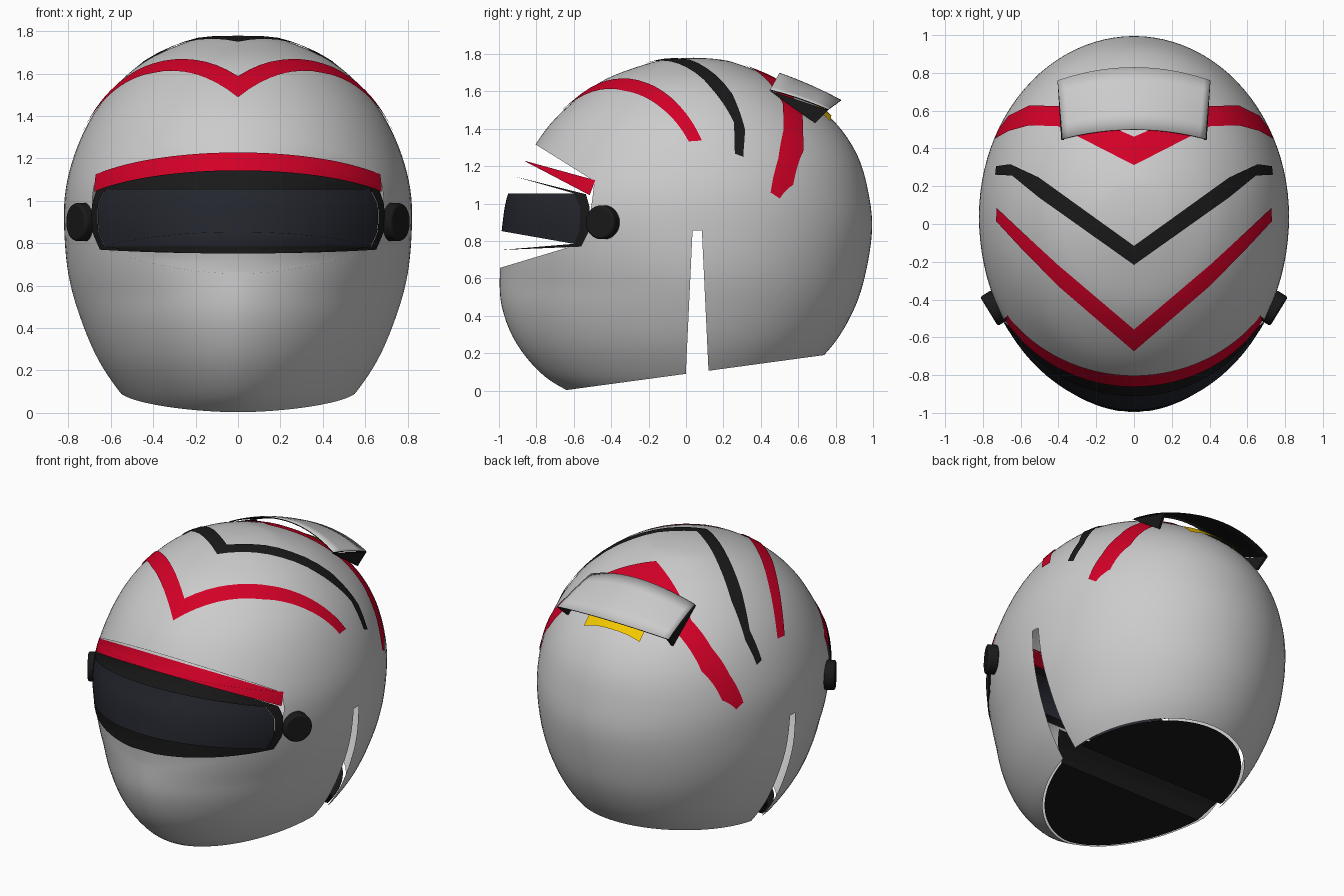
import bpy, bmesh, math
from mathutils import Vector
from mathutils.bvhtree import BVHTree
from mathutils.kdtree import KDTree

if "Cube" in bpy.data.objects:
    bpy.data.objects.remove(bpy.data.objects["Cube"])


def material(name, rgb):
    m = bpy.data.materials.new(name)
    m.diffuse_color = (*rgb, 1)
    m.use_nodes = True
    m.node_tree.nodes["Principled BSDF"].inputs["Base Color"].default_value = m.diffuse_color
    return m


RED = material("red", (0.65, 0.0, 0.02))
BLACK = material("black", (0.01, 0.01, 0.01))
GLASS = material("visor_tint", (0.018, 0.02, 0.028))
YELLOW = material("yellow", (0.9, 0.58, 0.0))


def make(name, verts, faces, mat=None, smooth=True):
    bm = bmesh.new()
    vs = [bm.verts.new(v) for v in verts]
    for f in faces:
        bm.faces.new([vs[i] for i in f])
    bmesh.ops.remove_doubles(bm, verts=bm.verts, dist=1e-5)
    bmesh.ops.recalc_face_normals(bm, faces=bm.faces)
    me = bpy.data.meshes.new(name)
    bm.to_mesh(me)
    bm.free()
    ob = bpy.data.objects.new(name, me)
    bpy.context.collection.objects.link(ob)
    if mat:
        me.materials.append(mat)
    if smooth:
        smooth_by_angle(ob)
    return ob


def smooth_by_angle(ob):
    bpy.ops.object.select_all(action='DESELECT')
    ob.select_set(True)
    bpy.context.view_layer.objects.active = ob
    bpy.ops.object.shade_smooth_by_angle(angle=math.radians(35))


# Helmet volume: height, half width, front y, back y
KEYS = [(-.03, .44, -.58, .45), (.08, .545, -.76, .62), (.25, .66, -.905, .79),
        (.45, .745, -.985, .905), (.65, .80, -.995, .965), (.87, .82, -.98, .995),
        (1.06, .812, -.945, .975), (1.25, .76, -.845, .92), (1.42, .675, -.73, .81),
        (1.56, .56, -.585, .65), (1.67, .42, -.42, .47), (1.75, .24, -.20, .27),
        (1.773, .12, -.08, .16), (1.78, 0, .04, .04)]


def rings(sub=5):
    k = [Vector(p) for p in KEYS]
    k = [2 * k[0] - k[1]] + k + [k[-1]]
    out = []
    for i in range(1, len(k) - 2):
        a, b, c, d = k[i - 1:i + 3]
        for s in range(sub):
            t = s / sub
            out.append(0.5 * (2 * b + (c - a) * t + (2 * a - 5 * b + 4 * c - d) * t * t
                              + (3 * b - a - 3 * c + d) * t ** 3))
    return out + [k[-1]]


def volume(name, grow=1.0, n=96):
    verts, faces = [], []
    rs = rings()
    for z, w, f, b in rs:
        yc = 0.04 if f < 0.04 < b else (f + b) / 2
        chin = 2 / (1.75 + .25 * min(1, max(0, (z - .55) / .35)))  # pointed chin
        for j in range(n):
            a = 2 * math.pi * j / n
            s, c = math.sin(a), math.cos(a)
            e = 1 if c > 0 else chin
            y = yc + (c * (b - yc) if c > 0 else -abs(c) ** e * (yc - f))
            verts.append((math.copysign(abs(s) ** e, s) * w * grow, y * grow, z))
    for i in range(len(rs) - 2):
        for j in range(n):
            k = (j + 1) % n
            faces.append((i * n + j, i * n + k, (i + 1) * n + k, (i + 1) * n + j))
    top = len(verts) - n
    faces += [(top - n + j, top - n + (j + 1) % n, top) for j in range(n)]
    faces.append(tuple(range(n)))
    return make(name, verts[:top + 1], faces, smooth=False)


def prism(profile):
    """Side-view outline (y, z) drawn out across the full width."""
    n = len(profile)
    verts = [(x, y, z) for x in (-1.3, 1.3) for y, z in profile]
    faces = [tuple(range(n)), tuple(range(n, 2 * n))]
    faces += [(i, (i + 1) % n, n + (i + 1) % n, n + i) for i in range(n)]
    ob = make("cutter", verts, faces, smooth=False)
    ob.hide_render = True
    return ob


def outer_skin(f):
    """Drop walls that lie deep inside, keep the wedge faces at the eye opening."""
    deep = SURFACE.find_nearest(f.calc_center_median())[3] > .03
    return not deep or min(v.co.y for v in f.verts) < -.8


def downward_cap(f):
    return abs(f.calc_center_median().x) < .008 and f.normal.z < 0


def carve(ob, cuts, mat=None, keep=outer_skin):
    helpers = []
    for op, profile in cuts:
        c = prism(profile)
        helpers.append(c)
        m = ob.modifiers.new("cut", 'BOOLEAN')
        m.operation, m.object, m.solver = op, c, 'EXACT'
    bpy.context.view_layer.update()
    me = bpy.data.meshes.new_from_object(ob.evaluated_get(bpy.context.evaluated_depsgraph_get()))
    ob.modifiers.clear()
    ob.data = me
    for c in helpers:
        bpy.data.objects.remove(c)
    bm = bmesh.new()
    bm.from_mesh(me)
    bm.normal_update()
    bmesh.ops.delete(bm, geom=[f for f in bm.faces if not keep(f)], context='FACES')
    bm.to_mesh(me)
    bm.free()
    me.materials.clear()
    if mat:
        me.materials.append(mat)
    smooth_by_angle(ob)
    if keep is outer_skin:  # shade the cuts like the round surface around them
        me.normals_split_custom_set_from_vertices([NORMALS[TREE.find(v.co)[1]] for v in me.vertices])
    return ob


def rim(y):
    return 0.09 + 0.1357 * y


# Reference surface for draping stripes and shading
ref = volume("reference")
bm = bmesh.new()
bm.from_mesh(ref.data)
SURFACE = BVHTree.FromBMesh(bm)
TREE = KDTree(len(bm.verts))
NORMALS = [v.normal.copy() for v in bm.verts]
for i, v in enumerate(bm.verts):
    TREE.insert(v.co, i)
TREE.balance()
bm.free()
bpy.data.objects.remove(ref)

# Shell with eye opening, side slots and slanted neck rim
below = [(-1.5, -1), (1.5, -1), (1.5, rim(1.5)), (-1.5, rim(-1.5))]
eye = [(-1.2, 1.564), (-.49, 1.12), (-.50, 1.03), (-.52, .9), (-.54, .82), (-.6, .775), (-1.2, .595)]
slot = [(.035, .855), (.085, .855), (.13, -.1), (-.01, -.1)]
carve(volume("shell"), [('DIFFERENCE', p) for p in (below, eye, slot)])

# Wedge-shaped bands filling the eye opening
carve(volume("brow_stripe", 1.004),
      [('INTERSECT', [(-.87, 1.231), (-.485, 1.125), (-.515, 1.045)])], RED)
carve(volume("visor_frame", 1.006),
      [('INTERSECT', [(-.915, 1.145), (-.535, 1.05), (-.515, .98), (-.52, .85), (-.56, .77),
                      (-.99, .752), (-.6, .785), (-.57, .85), (-.565, .98), (-.6, 1.055)])], BLACK)
carve(volume("visor", 1.004),
      [('INTERSECT', [(-1.1, 1.052), (-.6, 1.055), (-.565, .98), (-.57, .85), (-.6, .785),
                      (-1.1, .873)])], GLASS)

# Dark neck liner, folded up between the slots
carve(volume("neck_liner", 0.975),
      [('INTERSECT', [(-1.2, rim(-1.2)), (-.04, rim(-.04)), (0, .17), (.06, .235), (.12, .185),
                      (.16, rim(.16)), (1.2, rim(1.2)), (1.2, .5), (-1.2, .5)])],
      BLACK, downward_cap)


def drape(p, lift):
    """Drop a top-view point onto the shell, easing inward past the outline."""
    x, y = p
    for _ in range(40):
        hit, nor, _, _ = SURFACE.ray_cast(Vector((x, y, 3)), Vector((0, 0, -1)))
        if hit:
            return hit + nor * lift
        x, y = x * .995, y * .995
    return Vector((x, y, .9))


def stripe(name, upper, lower, mat, lift=0.006, sub=8, across=6):
    """Top-view edges of the right half, mirrored and draped on the shell."""
    def full(p):
        pts = [(-x, y) for x, y in reversed(p) if x > 0] + list(p)
        out = []
        for a, b in zip(pts, pts[1:]):
            out += [Vector(a).lerp(Vector(b), s / sub) for s in range(sub)]
        return out + [Vector(pts[-1])]
    u, l = full(upper), full(lower)
    verts = [drape(a.lerp(b, j / across), lift) for a, b in zip(u, l) for j in range(across + 1)]
    faces, r = [], across + 1
    for i in range(len(u) - 1):
        faces += [(i * r + j, i * r + j + 1, (i + 1) * r + j + 1, (i + 1) * r + j)
                  for j in range(across)]
    ob = make(name, verts, faces, mat)
    if sum(p.normal.z for p in ob.data.polygons) < 0:
        ob.data.flip_normals()
    return ob


# Crown chevrons
stripe("front_chevron", [(0, -.555), (.4, -.215), (.6, -.03), (.722, .085)],
       [(0, -.67), (.4, -.325), (.6, -.12), (.725, .015)], RED)
stripe("middle_chevron", [(0, -.115), (.5, .245), (.65, .315), (.725, .305)],
       [(0, -.215), (.5, .14), (.64, .255), (.73, .26)], BLACK)
stripe("rear_chevron", [(0, .46), (.38, .62), (.55, .625), (.66, .57), (.712, .50)],
       [(0, .31), (.4, .515), (.55, .52), (.66, .49), (.73, .45)], RED)
stripe("rear_vent_strip", [(0, .77), (.2, .765)], [(0, .69), (.2, .68)], YELLOW, 0.012)

# Rear spoiler blade, grey above and dark below
N, M = 24, 4
verts, faces = [], []
for i in range(N + 1):
    t = -1 + 2 * i / N
    front = Vector((.38 * t, .5 - .05 * t * t, 1.70 - .09 * t * t))
    back = Vector((.405 * t, .83 - .07 * t * t, 1.555 - .05 * t * t))
    for j in range(M + 1):
        s = j / M
        verts.append(front.lerp(back, s) + Vector((0, 0, .03 * s * (1 - s))))
for i in range(N):
    for j in range(M):
        a = i * (M + 1) + j
        faces.append((a, a + M + 1, a + M + 2, a + 1))
blade = make("spoiler", verts, faces)
if blade.data.polygons[0].normal.z < 0:
    blade.data.flip_normals()
blade.data.materials.append(None)
blade.data.materials.append(BLACK)
sol = blade.modifiers.new("thickness", 'SOLIDIFY')
sol.thickness, sol.offset, sol.material_offset, sol.material_offset_rim = 0.006, -1, 1, 1
smooth_by_angle(blade)

for side, tag in ((1, "right"), (-1, "left")):
    # Spoiler end plate
    outer = [(.385, .445, 1.605), (.405, .76, 1.5), (.39, .69, 1.43)]
    verts = [(side * (x - d), y, z) for d in (0, .015) for x, y, z in outer]
    make("spoiler_end_" + tag, verts,
         [(0, 1, 2), (3, 4, 5), (0, 1, 4, 3), (1, 2, 5, 4), (2, 0, 3, 5)], BLACK)
    # Visor pivot disc
    axis = Vector((side * .85, -.52, 0)).normalized()
    bpy.ops.mesh.primitive_cylinder_add(vertices=40, radius=.09, depth=.07,
                                        location=(side * .738, -.445, .9),
                                        rotation=axis.to_track_quat('Z', 'Y').to_euler())
    disc = bpy.context.object
    disc.name = "visor_pivot_" + tag
    disc.data.materials.append(BLACK)
    bev = disc.modifiers.new("rounded", 'BEVEL')
    bev.width, bev.segments = .012, 2
    smooth_by_angle(disc)
